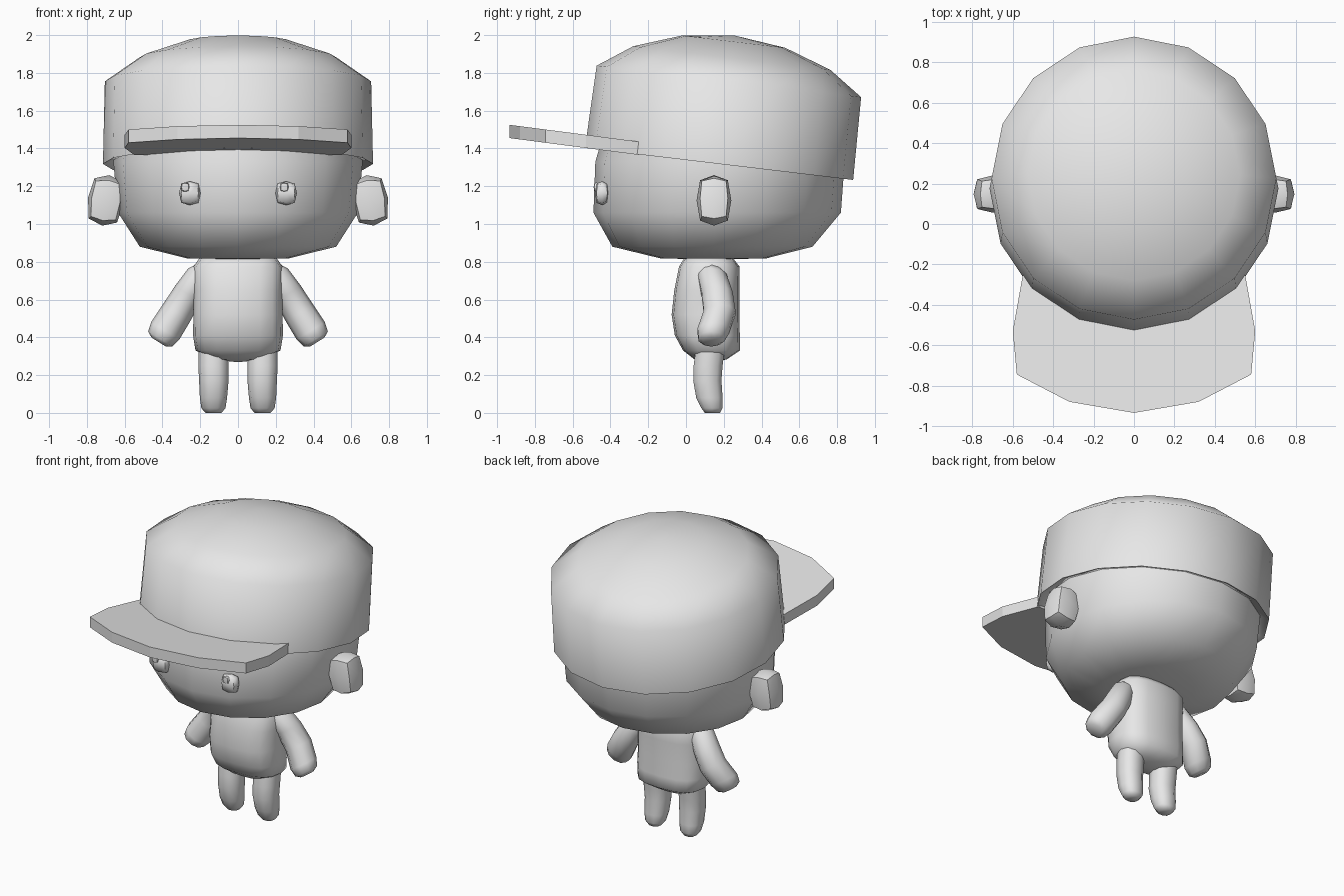
import bpy, bmesh, math
from mathutils import Vector, Matrix

if "Cube" in bpy.data.objects:
    bpy.data.objects.remove(bpy.data.objects["Cube"], do_unlink=True)

# Single plain material
grey = bpy.data.materials.new("plain_grey")
grey.use_nodes = True
grey.diffuse_color = (0.8, 0.8, 0.8, 1)
for node in grey.node_tree.nodes:
    if node.type == 'BSDF_PRINCIPLED':
        node.inputs["Base Color"].default_value = (0.8, 0.8, 0.8, 1)


def finish(bm, name, mirror=False, smooth=True):
    bmesh.ops.remove_doubles(bm, verts=bm.verts, dist=0.0001)
    bmesh.ops.recalc_face_normals(bm, faces=bm.faces)
    mesh = bpy.data.meshes.new(name)
    bm.to_mesh(mesh)
    bm.free()
    mesh.materials.append(grey)
    ob = bpy.data.objects.new(name, mesh)
    bpy.context.scene.collection.objects.link(ob)
    if mirror:
        ob.modifiers.new("Mirror", 'MIRROR').use_mirror_merge = False
    if smooth:
        bpy.ops.object.select_all(action='DESELECT')
        ob.select_set(True)
        bpy.context.view_layer.objects.active = ob
        bpy.ops.object.shade_smooth_by_angle(angle=math.radians(62))
    return ob


def loft(name, sections, segs=16, power=2, tilt=Matrix.Identity(3), mirror=False):
    """Skin rings given as (centre, x radius, y radius)."""
    bm = bmesh.new()
    rings = []
    for centre, rx, ry in sections:
        ring = []
        for i in range(segs):
            a = math.tau * i / segs
            c, s = math.cos(a), math.sin(a)
            x = math.copysign(abs(c) ** (2 / power), c) * rx
            y = math.copysign(abs(s) ** (2 / power), s) * ry
            ring.append(bm.verts.new(Vector(centre) + tilt @ Vector((x, y, 0))))
        rings.append(ring)
    for lo, hi in zip(rings, rings[1:]):
        for i in range(segs):
            j = (i + 1) % segs
            bm.faces.new((lo[i], lo[j], hi[j], hi[i]))
    for k in (0, -1):
        if sections[k][1] > 0:
            bm.faces.new(rings[k])
    return finish(bm, name, mirror)


def blob(name, centre, radii, turn=0, mirror=False):
    """Rounded low-poly block."""
    bm = bmesh.new()
    bmesh.ops.create_cube(bm, size=2)
    bmesh.ops.subdivide_edges(bm, edges=bm.edges[:], cuts=1, use_grid_fill=True)
    rot = Matrix.Rotation(turn, 3, 'Y')
    for v in bm.verts:
        v.co *= v.co.length ** -0.65
        v.co = Vector(centre) + rot @ Vector([a * b for a, b in zip(v.co, radii)])
    return finish(bm, name, mirror)


# Head
loft("head", [((0, 0.14, 0.812), 0, 0),
              ((0, 0.145, 0.818), 0.27, 0.28),
              ((0, 0.14, 0.88), 0.52, 0.53),
              ((0, 0.165, 1.06), 0.635, 0.655),
              ((0, 0.18, 1.33), 0.66, 0.66),
              ((0, 0.22, 1.6), 0.62, 0.62)])

# Cap crown, leaning back, with a turned-in rim
lean = Matrix.Rotation(math.radians(-6.8), 3, 'X')
base = Vector((0, 0.175, 1.318))
crown = [(0.25, 0.62), (0.02, 0.66), (0, 0.715), (0.44, 0.705),
         (0.125 + 0.44, 0.525), (0.652, 0.275), (0.685, 0)]
loft("cap_crown", [(base + lean @ Vector((0, 0, h)), r, r) for h, r in crown], tilt=lean)

# Cap brim: flat plate sloping up towards the front
half = [(0.55, -0.25), (0.6, -0.53), (0.58, -0.745), (0.32, -0.88), (0, -0.935)]
outline = half + [(-x, y) for x, y in reversed(half[:-1])]
bm = bmesh.new()
bottom, top = [[bm.verts.new((x, y, z - 0.13 * (y + 0.935))) for x, y in outline]
               for z in (1.455, 1.525)]
bm.faces.new(bottom)
bm.faces.new(top)
for i in range(len(outline)):
    j = (i + 1) % len(outline)
    bm.faces.new((bottom[i], bottom[j], top[j], top[i]))
finish(bm, "cap_brim", smooth=False)

# Ears, eyes and eye glints
blob("ears", (0.70, 0.148, 1.125), (0.095, 0.092, 0.135), math.radians(-8), True)
blob("eyes", (0.255, -0.445, 1.163), (0.057, 0.036, 0.063), 0, True)
for side, x in (("left", 0.245), ("right", -0.28)):
    blob(side + "_eye_glint", (x, -0.474, 1.195), (0.023, 0.015, 0.025))

# Torso
loft("torso", [((0, 0.13, 0.268), 0, 0),
               ((0, 0.13, 0.283), 0.13, 0.085),
               ((0, 0.135, 0.33), 0.225, 0.15),
               ((0, 0.113, 0.41), 0.238, 0.172),
               ((0, 0.103, 0.52), 0.236, 0.179),
               ((0, 0.11, 0.65), 0.236, 0.172),
               ((0, 0.123, 0.775), 0.236, 0.16),
               ((0, 0.12, 0.825), 0.2, 0.125)], power=2.7)

# Arms
swing = Matrix.Rotation(math.radians(-32), 3, 'Y')
loft("arms", [((0.18, 0.135, 0.765), 0.045, 0.05),
              ((0.20, 0.138, 0.725), 0.075, 0.08),
              ((0.265, 0.165, 0.63), 0.08, 0.086),
              ((0.325, 0.178, 0.53), 0.085, 0.088),
              ((0.385, 0.145, 0.435), 0.088, 0.088),
              ((0.412, 0.135, 0.392), 0.075, 0.072),
              ((0.42, 0.133, 0.375), 0.045, 0.045)],
     segs=10, tilt=swing, mirror=True)

# Legs
loft("legs", [((0.13, 0.14, 0.005), 0.042, 0.042),
              ((0.13, 0.137, 0.025), 0.064, 0.058),
              ((0.13, 0.124, 0.08), 0.072, 0.073),
              ((0.128, 0.113, 0.17), 0.078, 0.078),
              ((0.13, 0.117, 0.25), 0.08, 0.08),
              ((0.13, 0.13, 0.35), 0.08, 0.08)],
     segs=10, power=2.3, mirror=True)

# Feet rest on the ground
for ob in bpy.context.scene.objects:
    if ob.name == "legs":
        for v in ob.data.vertices:
            if v.co.z < 0.01:
                v.co.z = 0
